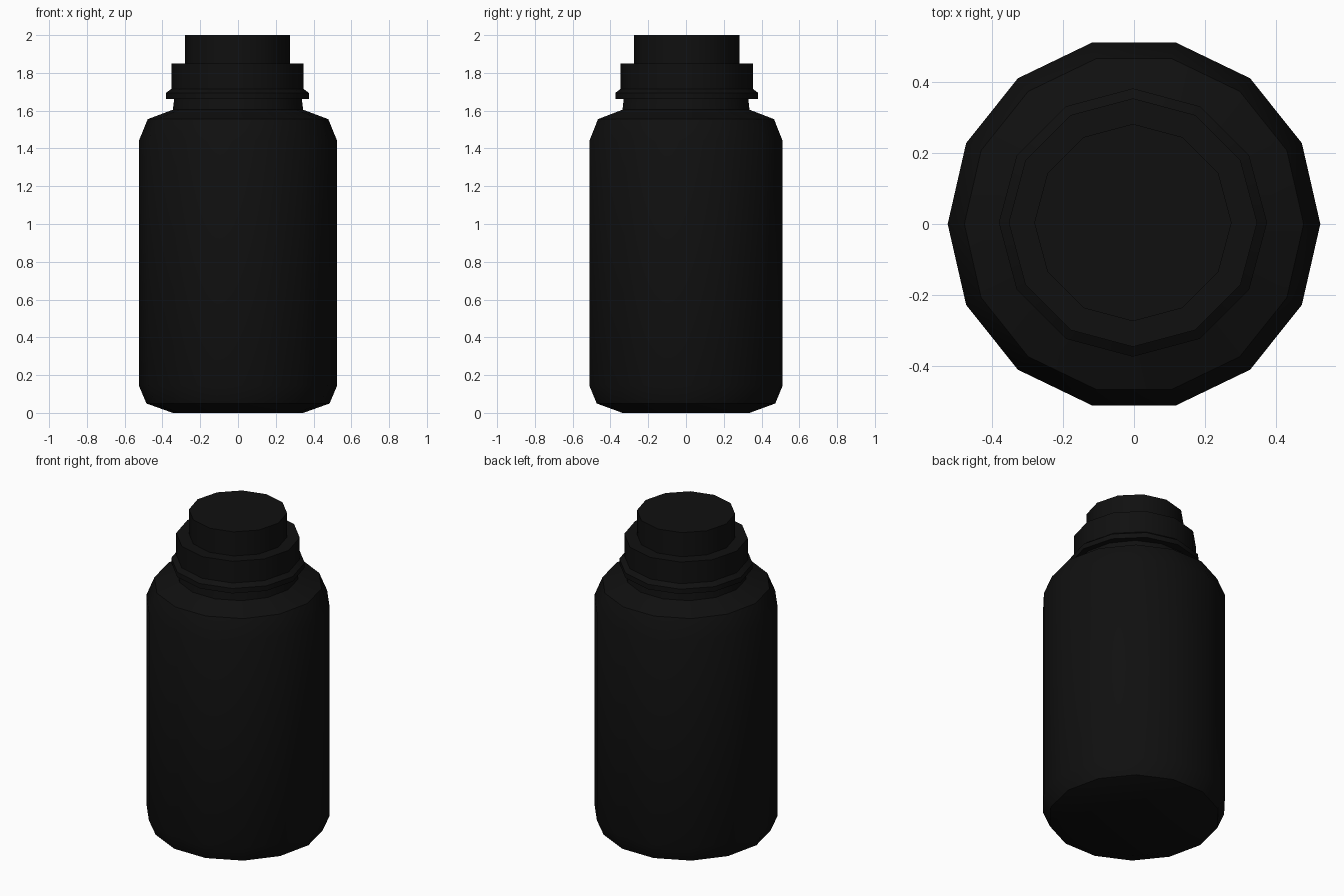
import bpy, bmesh
from math import cos, sin, tau, radians

if "Cube" in bpy.data.objects:
    bpy.data.objects.remove(bpy.data.objects["Cube"])

black = bpy.data.materials.new("black_plastic")
black.diffuse_color = (0.005, 0.005, 0.005, 1)
black.use_nodes = True
black.node_tree.nodes["Principled BSDF"].inputs["Base Color"].default_value = black.diffuse_color


def lathe(name, profile, sides, center=(0, 0)):
    """Revolve (radius, z) points around z and cap both ends."""
    bm = bmesh.new()
    rings = [[bm.verts.new((r * cos(tau * i / sides), r * sin(tau * i / sides), z))
              for i in range(sides)] for r, z in profile]
    for low, high in zip(rings, rings[1:]):
        for i in range(sides):
            j = (i + 1) % sides
            bm.faces.new((low[i], low[j], high[j], high[i]))
    bm.faces.new(rings[0][::-1])
    bm.faces.new(rings[-1])
    mesh = bpy.data.meshes.new(name)
    bm.to_mesh(mesh)
    bm.free()
    mesh.materials.append(black)
    obj = bpy.data.objects.new(name, mesh)
    obj.location = (*center, 0)
    bpy.context.collection.objects.link(obj)
    bpy.ops.object.select_all(action='DESELECT')
    obj.select_set(True)
    bpy.context.view_layer.objects.active = obj
    bpy.ops.object.shade_smooth_by_angle(angle=radians(40))
    return obj


# Bottle body with chamfered base, sloped shoulder and short neck
lathe("bottle_body", [(0.345, 0), (0.485, 0.05), (0.525, 0.145), (0.525, 1.44),
                      (0.478, 1.555), (0.345, 1.605), (0.337, 1.67)], 14)

# Cap collar with a flared lip at its lower edge, sitting slightly off centre
axis = (-0.003, 0.004)
lathe("cap_collar", [(0.378, 1.663), (0.378, 1.694), (0.35, 1.715), (0.35, 1.85)], 12, axis)

# Narrow cap top
lathe("cap_top", [(0.278, 1.84), (0.278, 2.0)], 12, axis)
